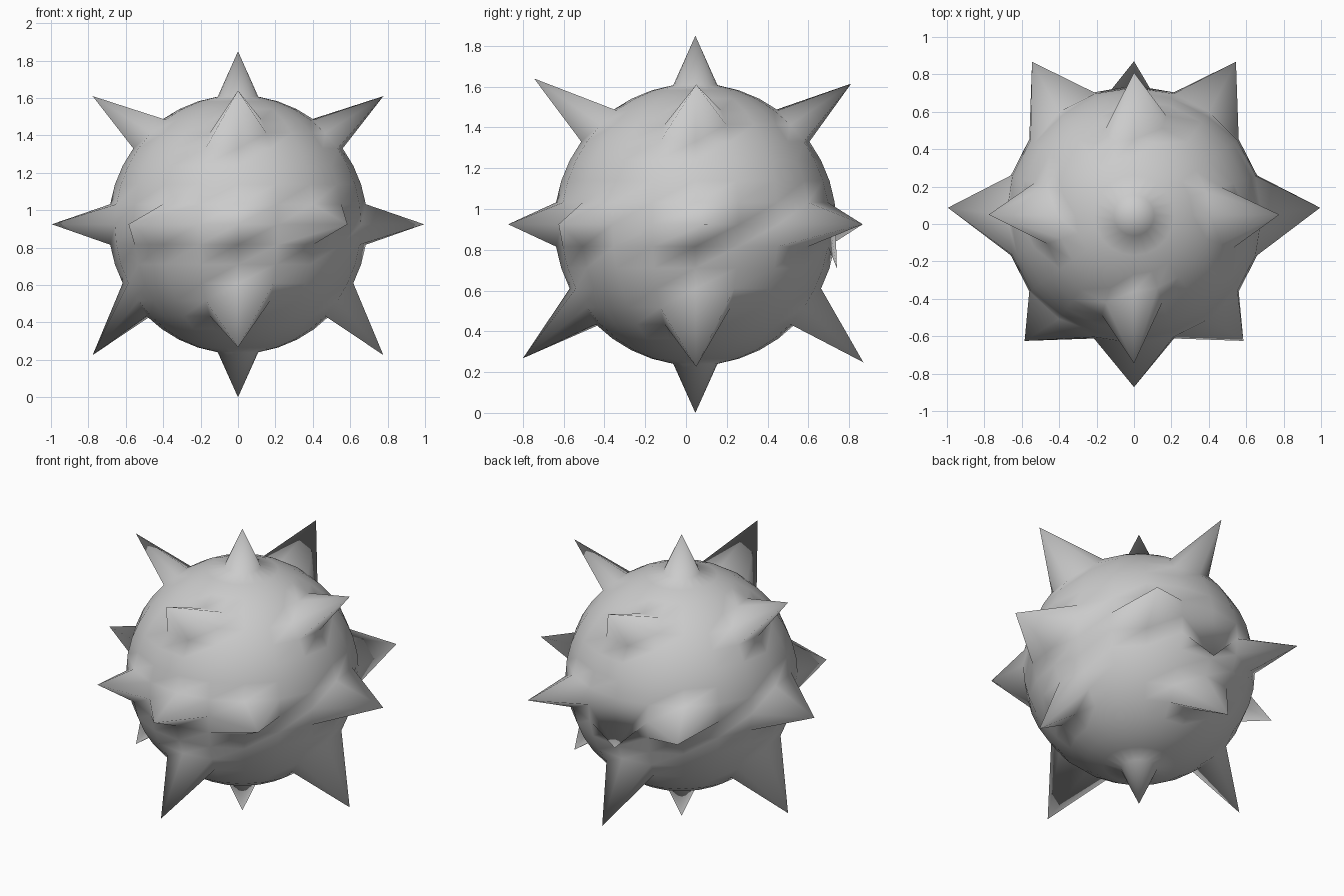
import bpy, bmesh
from math import radians, sin, cos
from mathutils import Vector

if "Cube" in bpy.data.objects:
    bpy.data.objects.remove(bpy.data.objects["Cube"])

R = 0.692
CENTRE = Vector((0, 0.046, 0.924))

# Round body: 20 x 20 sphere
bm = bmesh.new()
bmesh.ops.create_uvsphere(bm, u_segments=20, v_segments=20, radius=R)
bmesh.ops.recalc_face_normals(bm, faces=bm.faces[:])

# Split every quad from its lower left to its upper right corner
for f in [f for f in bm.faces if len(f.verts) == 4]:
    vs = list(f.verts)
    mid = f.calc_center_median().z
    i = next(k for k in range(4) if vs[k].co.z < mid and vs[(k + 1) % 4].co.z < mid)
    bmesh.utils.face_split(f, vs[i], vs[(i + 2) % 4])

bmesh.ops.translate(bm, verts=bm.verts[:], vec=CENTRE)
bm.verts.ensure_lookup_table()

# Spikes: (angle from front, elevation, tip); x > 0 tips are mirrored
spikes = [
    (0, 90, (0, 0.046, 1.85)), (0, -90, (0, 0.046, 0)),
    (0, 45, (0, -0.745, 1.64)), (180, 45, (0, 0.81, 1.615)), (90, 45, (0.777, 0.05, 1.61)),
    (0, -36, (0, -0.80, 0.268)), (180, -36, (0, 0.87, 0.248)), (90, -36, (0.777, 0.05, 0.226)),
    (0, 0, (0, -0.872, 0.925)), (36, 0, (0.585, -0.625, 0.925)), (90, 0, (0.995, 0.087, 0.925)),
    (144, 0, (0.545, 0.867, 0.925)), (180, 0, (0, 0.74, 0.71)),
]
moves = []
for az, el, tip in spikes:
    a, e = radians(az), radians(el)
    for s in ((1, -1) if tip[0] > 0 else (1,)):
        p = CENTRE + R * Vector((s * sin(a) * cos(e), -cos(a) * cos(e), sin(e)))
        v = min(bm.verts, key=lambda w: (w.co - p).length)
        moves.append((v, (s * tip[0], tip[1], tip[2])))
for v, tip in moves:
    v.co = tip

bm.normal_update()
for f in bm.faces:
    f.smooth = True
mesh = bpy.data.meshes.new("spiked_ball")
bm.to_mesh(mesh)
bm.free()
bpy.context.collection.objects.link(bpy.data.objects.new("spiked_ball", mesh))
